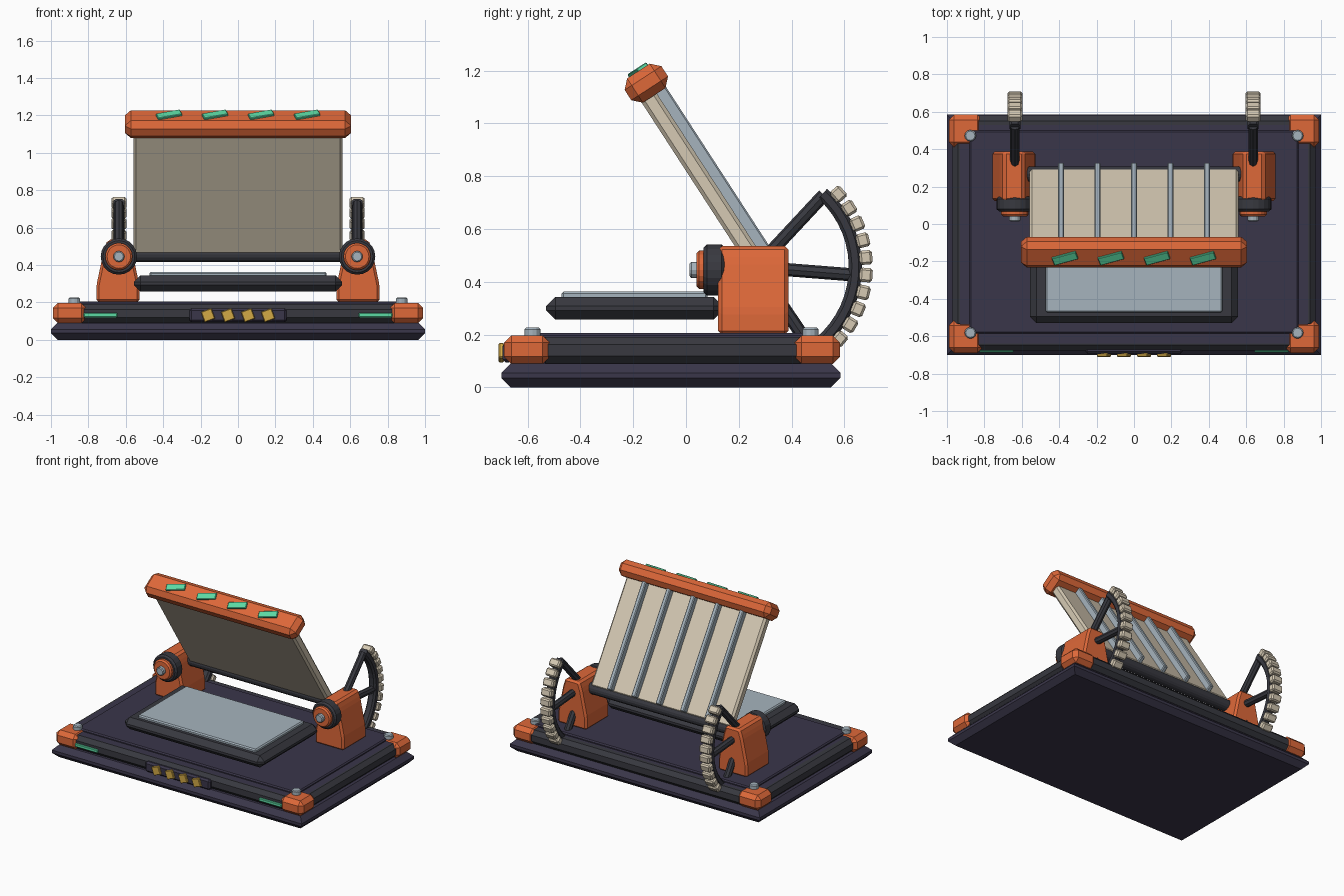
import bpy, bmesh, math
from mathutils import Matrix, Vector

if "Cube" in bpy.data.objects:
    bpy.data.objects.remove(bpy.data.objects["Cube"])

T = Matrix.Translation
R = lambda deg, ax: Matrix.Rotation(math.radians(deg), 4, ax)


def srgb(r, g, b):
    f = lambda c: c / 12.92 if c <= 0.04045 else ((c + 0.055) / 1.055) ** 2.4
    return (f(r / 255), f(g / 255), f(b / 255), 1)


def material(name, *rgb):
    m = bpy.data.materials.new(name)
    m.diffuse_color = srgb(*rgb)
    m.use_nodes = True
    m.node_tree.nodes["Principled BSDF"].inputs["Base Color"].default_value = m.diffuse_color
    return m


NAVY = material("dark_navy", 58, 54, 74)
CHAR = material("charcoal", 56, 57, 64)
ORANGE = material("orange", 222, 104, 57)
CREAM = material("cream", 214, 202, 180)
STEEL = material("steel", 166, 180, 190)
GREEN = material("mint_green", 92, 218, 164)
GOLD = material("gold", 212, 170, 70)


def finish(bm, name, mat, matrix=Matrix()):
    bm.transform(matrix)
    bmesh.ops.recalc_face_normals(bm, faces=bm.faces)
    me = bpy.data.meshes.new(name)
    bm.to_mesh(me)
    bm.free()
    me.materials.append(mat)
    ob = bpy.data.objects.new(name, me)
    bpy.context.collection.objects.link(ob)
    return ob


def bevel(bm, width, edges=None):
    if width:
        bmesh.ops.bevel(bm, geom=edges or bm.edges[:], offset=width, segments=1,
                        affect='EDGES', profile=0.5)


def box(name, lo, hi, mat, bev=0.0, matrix=Matrix(), flat_only=False):
    lo, hi = Vector(lo), Vector(hi)
    bm = bmesh.new()
    bmesh.ops.create_cube(bm, size=1)
    s = hi - lo
    bm.transform(T((lo + hi) / 2) @ Matrix.Diagonal((s.x, s.y, s.z, 1)))
    edges = None
    if flat_only:  # chamfer only the horizontal edges
        edges = [e for e in bm.edges if abs(e.verts[0].co.z - e.verts[1].co.z) < 1e-5]
    bevel(bm, bev, edges)
    return finish(bm, name, mat, matrix)


def cyl(name, a, b, r, mat, sides=20, bev=0.0):
    a, b = Vector(a), Vector(b)
    bm = bmesh.new()
    bmesh.ops.create_cone(bm, cap_ends=True, segments=sides, radius1=r, radius2=r,
                          depth=(b - a).length)
    if bev:
        bevel(bm, bev, [e for e in bm.edges if any(len(f.verts) > 4 for f in e.link_faces)])
    q = (b - a).to_track_quat('Z', 'Y').to_matrix().to_4x4()
    return finish(bm, name, mat, T((a + b) / 2) @ q)


def prism(name, pts, y0, y1, mat, bev, matrix):
    bm = bmesh.new()
    f = bm.faces.new([bm.verts.new((x, y0, z)) for x, z in pts])
    ext = bmesh.ops.extrude_face_region(bm, geom=[f])
    bmesh.ops.translate(bm, vec=(0, y1 - y0, 0),
                        verts=[v for v in ext['geom'] if isinstance(v, bmesh.types.BMVert)])
    bmesh.ops.recalc_face_normals(bm, faces=bm.faces)
    bevel(bm, bev)
    return finish(bm, name, mat, matrix)


# Base slab, core and deck
box("base_slab", (-1, -0.70, 0), (1, 0.585, 0.09), NAVY, 0.035, flat_only=True)
box("base_core", (-0.93, -0.64, 0.07), (0.93, 0.53, 0.19), NAVY)
box("deck", (-0.88, -0.585, 0.15), (0.88, 0.50, 0.205), NAVY, 0.008)

# Side rails, corner blocks and bolts
for s, side in ((-1, "left"), (1, "right")):
    box(f"{side}_rail", (s * 0.92 - 0.05, -0.56, 0.09), (s * 0.92 + 0.05, 0.46, 0.19), CHAR, 0.028)
    for y, end in ((-0.6025, "front"), (0.4975, "back")):
        box(f"{end}_{side}_corner", (s * 0.9 - 0.09, y - 0.087, 0.088),
            (s * 0.9 + 0.09, y + 0.087, 0.197), ORANGE, 0.028)
        by = -0.582 if y < 0 else 0.472
        cyl(f"{end}_{side}_bolt", (s * 0.875, by, 0.19), (s * 0.875, by, 0.226), 0.031, STEEL, 12, 0.006)
for y, end in ((-0.63, "front"), (0.535, "back")):
    box(f"{end}_rail", (-0.86, y - 0.045, 0.09), (0.86, y + 0.045, 0.19), CHAR, 0.028)

# Front badge plate with gold squares, and mint strips
box("front_plate", (-0.26, -0.695, 0.094), (0.26, -0.66, 0.168), NAVY, 0.012)
for i in range(4):
    box(f"gold_square_{i}", (-0.03, -0.01, -0.03), (0.03, 0.01, 0.03), GOLD, 0.004,
        T(((i - 1.5) * 0.107, -0.7, 0.131)) @ R(-20, 'Y'))
for s in (-1, 1):
    box("front_strip", (s * 0.735 - 0.09, -0.687, 0.12), (s * 0.735 + 0.09, -0.66, 0.144), GREEN, 0.004)

# Flat bed with glass
box("bed", (-0.557, -0.53, 0.257), (0.557, 0.14, 0.343), CHAR, 0.035)
box("bed_glass", (-0.473, -0.472, 0.335), (0.473, 0.082, 0.363), STEEL, 0.008)

# Hinge brackets, knobs and toothed sectors on each side
HY, HZ, HX = 0.267, 0.455, 0.637
profile = [(-0.115, 0.2), (0.115, 0.2), (0.115, 0.29), (0.075, 0.48), (0.055, 0.535),
           (-0.055, 0.535), (-0.075, 0.48), (-0.115, 0.29)]


def sector(name, x, r0, r1, half, a0, a1, steps):
    bm = bmesh.new()
    c = 0.012
    sec = [(r0, -half + c), (r0 + c, -half), (r1 - c, -half), (r1, -half + c),
           (r1, half - c), (r1 - c, half), (r0 + c, half), (r0, half - c)]
    rings = []
    for i in range(steps + 1):
        a = math.radians(a0 + (a1 - a0) * i / steps)
        rings.append([bm.verts.new((w, r * math.cos(a), r * math.sin(a))) for r, w in sec])
    for p, q in zip(rings, rings[1:]):
        for k in range(8):
            bm.faces.new((p[k], p[k - 1], q[k - 1], q[k]))
    bm.faces.new(rings[0])
    bm.faces.new(rings[-1])
    return finish(bm, name, CHAR, T((x, HY, HZ)))


for s, side in ((-1, "left"), (1, "right")):
    x = s * HX
    prism(f"{side}_bracket", profile, 0.122, 0.388, ORANGE, 0.014, T((x + s * 0.005, 0, 0)))
    cyl(f"{side}_knob", (x, 0.067, 0.445), (x, 0.147, 0.445), 0.097, CHAR, 20, 0.012)
    cyl(f"{side}_knob_cap", (x, 0.04, 0.445), (x, 0.08, 0.445), 0.073, ORANGE, 20, 0.01)
    cyl(f"{side}_knob_bolt", (x, 0.014, 0.445), (x, 0.05, 0.445), 0.03, STEEL, 12, 0.006)
    sector(f"{side}_sector_rim", x, 0.35, 0.4, 0.029, 48, -57, 16)
    for a in (47, -4.5, -56):
        t = math.radians(a)
        cyl(f"{side}_spoke", (x, HY, HZ),
            (x, HY + 0.375 * math.cos(t), HZ + 0.375 * math.sin(t)), 0.025, CHAR, 8)
    for i in range(11):
        box(f"{side}_tooth_{i}", (-0.04, 0.392, -0.027), (0.04, 0.441, 0.027), CREAM, 0.009,
            T((x, HY, HZ)) @ R(41.7 - 9.15 * i, 'X'))

# Hinge rod
cyl("hinge_rod", (-0.58, HY, HZ), (0.58, HY, HZ), 0.04, CHAR, 16)

# Tilted lid: panel, ribs, top bar and mint tabs
lid = T((0, 0.306, 0.45)) @ R(33, 'X')
box("lid_panel", (-0.56, -0.055, 0.03), (0.56, 0.012, 0.82), CREAM, 0.014, lid)
for i in range(5):
    rx = (i - 2) * 0.195
    box(f"lid_rib_{i}", (rx - 0.016, 0, 0.04), (rx + 0.016, 0.055, 0.82), STEEL, 0.006, lid)
box("lid_bar", (-0.605, -0.083, 0.783), (0.605, 0.083, 0.893), ORANGE, 0.032, lid)
for i in range(4):
    box(f"lid_tab_{i}", (-0.067, -0.024, -0.01), (0.067, 0.024, 0.01), GREEN, 0.003,
        lid @ T(((i - 1.5) * 0.246, 0, 0.895)) @ R(18, 'Z'))
